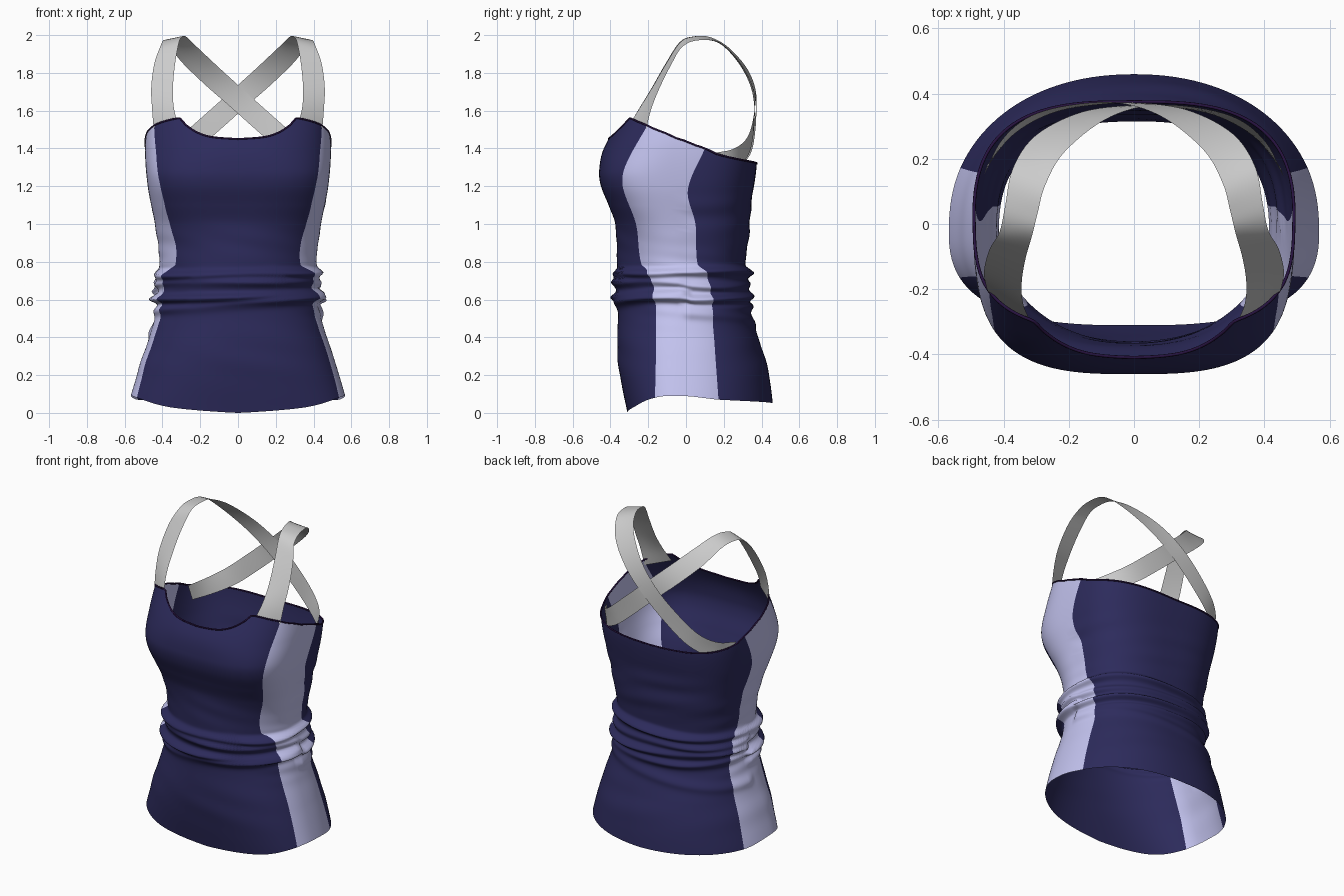
import bpy, math
from math import sin, cos, exp, pi
from mathutils import Vector

if "Cube" in bpy.data.objects:
    bpy.data.objects.remove(bpy.data.objects["Cube"])


def curve(keys, t):
    """Smooth interpolation through (t, value) keys."""
    if t <= keys[0][0]:
        return keys[0][1]
    if t >= keys[-1][0]:
        return keys[-1][1]
    i = next(k for k in range(len(keys) - 1) if keys[k + 1][0] >= t)

    def slope(k):
        a, b = keys[max(k - 1, 0)], keys[min(k + 1, len(keys) - 1)]
        return (b[1] - a[1]) / (b[0] - a[0])
    (t0, v0), (t1, v1) = keys[i], keys[i + 1]
    h = t1 - t0
    u = (t - t0) / h
    return ((2*u**3 - 3*u*u + 1) * v0 + (u**3 - 2*u*u + u) * h * slope(i)
            + (3*u*u - 2*u**3) * v1 + (u**3 - u*u) * h * slope(i + 1))


def material(name, rgb):
    m = bpy.data.materials.new(name)
    m.diffuse_color = (*rgb, 1)
    m.use_nodes = True
    m.node_tree.nodes["Principled BSDF"].inputs["Base Color"].default_value = m.diffuse_color
    return m


def make_object(name, verts, faces, mats=(), slots=None):
    me = bpy.data.meshes.new(name)
    me.from_pydata(verts, [], faces)
    for m in mats:
        me.materials.append(m)
    if slots:
        me.polygons.foreach_set("material_index", slots)
    me.polygons.foreach_set("use_smooth", [True] * len(faces))
    me.update()
    ob = bpy.data.objects.new(name, me)
    bpy.context.collection.objects.link(ob)
    return ob


navy = material("navy", (0.026, 0.024, 0.107))
lavender = material("lavender", (0.55, 0.55, 0.87))
purple = material("dark_purple", (0.02, 0.006, 0.05))

# Body profiles, keyed by height
WIDTH = [(0, .59), (.1, .565), (.3, .505), (.45, .455), (.6, .42), (.8, .415),
         (1, .44), (1.2, .478), (1.4, .492), (1.57, .475)]
FRONT = [(0, -.31), (.2, -.35), (.35, -.365), (.5, -.36), (.65, -.36), (.8, -.365),
         (1, -.375), (1.1, -.41), (1.2, -.45), (1.28, -.46), (1.4, -.435), (1.57, -.335)]
BACK = [(0, .465), (.2, .44), (.35, .40), (.45, .365), (.55, .335), (.7, .315),
        (.8, .315), (.95, .335), (1.1, .345), (1.33, .375), (1.57, .36)]
# Squareness of the front and back halves of the section
POWER_F = [(0, 2.5), (.3, 2.25), (.6, 2.05), (.9, 2.15), (1.1, 2.85), (1.25, 3.1), (1.4, 2.6), (1.57, 2.6)]
POWER_B = [(0, 2.15), (.3, 2.25), (.6, 2.4), (1.1, 2.8), (1.35, 3)]
# Side panel seams, keyed by height (they jump at the gathered band)
SEAM_F = [(0, -.165), (.6, -.16), (.755, -.19), (.785, -.235), (1, -.265), (1.2, -.335),
          (1.31, -.32), (1.53, -.2)]
SEAM_B = [(0, .175), (.1, .17), (.6, .13), (.755, .1), (.785, .062), (1, .05), (1.18, .01), (1.4, .1)]
# Neckline and hem, keyed around: 0 front, 1 front seam, 2 back seam, 3 back
TOP = [(0, 1.45), (.21, 1.463), (.35, 1.49), (.46, 1.528), (.54, 1.558), (.62, 1.557), (.8, 1.542),
       (1, 1.522), (1.5, 1.482), (1.69, 1.455), (1.85, 1.42), (2, 1.40), (2.15, 1.367), (2.5, 1.338), (3, 1.32)]
HEM = [(0, 0), (.5, .03), (1, .08), (1.5, .09), (2, .07), (3, .05)]
YC = -.03


def folds(x, y, z):
    """Outward push of the gathered waist and light cloth wrinkles."""
    d = 0
    for k, (zc, amp) in enumerate([(.75, .034), (.69, .022), (.63, .03), (.578, .02)]):
        zc += .006 * sin(5 * x + 2 * k) + .006 * sin(6 * y + 3 * k) + .022 * k * x * (1 if y < 0 else -1)
        w = .014 if z > zc else .03
        d += amp * (1 + .35 * sin(7 * x + 5 * y + 2.3 * k)) * exp(-((z - zc) / w) ** 2)
    d += .008 * exp(-((z - .665) / .08) ** 4)
    side = min(1, (abs(x) / .42) ** 6)
    d += .008 * side * sin(75 * z + 9 * y) * exp(-((z - .66) / .12) ** 2)
    d += .002 * sin(48 * z + 9 * x) * sin(6 * x + 1) * exp(-((z - .9) / .09) ** 2)
    if y > 0:
        d += .004 * sin(42 * z + 5 * x) * sin(5 * x + 2) * exp(-((z - 1.05) / .1) ** 2)
        d += .012 * exp(-((z - .48 - .1 * x) / .03) ** 2)
    d += .003 * sin(30 * z + 6 * x) * sin(4 * x + 1) * exp(-((z - .3) / .12) ** 2)
    return d


def body_point(s, side, t):
    hem, top = curve(HEM, s), curve(TOP, s)
    z = hem + t * (top - hem)
    a = curve(WIDTH, z)
    bf, bb = YC - curve(FRONT, z), curve(BACK, z) - YC
    nf, nb = curve(POWER_F, z), curve(POWER_B, z)

    def angle(y):
        b, n = (bf, nf) if y < YC else (bb, nb)
        q = (y - YC) / b
        return math.copysign(math.asin(min(1, abs(q) ** (n / 2))), q)
    stops = [-pi / 2, angle(curve(SEAM_F, z)), angle(curve(SEAM_B, z)), pi / 2]
    i = min(int(s), 2)
    th = stops[i] + (s - i) * (stops[i + 1] - stops[i])
    b, n = (bf, nf) if th < 0 else (bb, nb)
    x = side * a * max(0, cos(th)) ** (2 / n)
    y = YC + math.copysign(abs(sin(th)) ** (2 / n), th) * b
    d = folds(x, y, z)
    out = Vector((x, y - YC, 0)).normalized()
    return Vector((x + out.x * d, y + out.y * d, z - .35 * d * min(1, z)))


# Tank body: one lofted sheet with seams running along its columns
half = [i / 24 for i in range(24)] + [1 + i / 16 for i in range(16)] + [2 + i / 24 for i in range(25)]
ring = [(s, 1) for s in half] + [(s, -1) for s in half[-2:0:-1]]
N, ROWS = len(ring), 180
verts = [body_point(s, sd, r / ROWS) for r in range(ROWS + 1) for s, sd in ring]
faces, slots = [], []
for r in range(ROWS):
    for c in range(N):
        c2 = (c + 1) % N
        faces.append((r*N + c, r*N + c2, (r+1)*N + c2, (r+1)*N + c))
        slots.append(1 if 1 < (ring[c][0] + ring[c2][0]) / 2 < 2 else 0)
make_object("tank_body", verts, faces, (navy, lavender), slots)

# Neckline binding: slim tube along the top edge
edge, R, K = verts[-N:], .005, 8
tv, tf = [], []
for i, p in enumerate(edge):
    tan = (edge[(i + 1) % N] - edge[i - 1]).normalized()
    u = tan.cross(Vector((0, 0, 1))).normalized()
    v = u.cross(tan)
    tv += [p + R * (u * cos(2*pi*k/K) + v * sin(2*pi*k/K)) for k in range(K)]
    j = (i + 1) % N
    tf += [(i*K + k, i*K + (k+1) % K, j*K + (k+1) % K, j*K + k) for k in range(K)]
make_object("neckline_binding", tv, tf, (purple,))

# Crossed straps: (centre, full width vector) stations from front to back
STRAP = [((.38, -.26, 1.50), (.13, .09, -.03)),
         ((.397, -.215, 1.61), (.115, .06, -.01)),
         ((.402, -.16, 1.72), (.115, .04, 0)),
         ((.388, -.09, 1.85), (.11, .03, 0)),
         ((.362, -.025, 1.95), (.10, .01, -.025)),
         ((.345, .05, 1.982), (.10, .02, -.02)),
         ((.322, .15, 1.975), (.10, .05, -.03)),
         ((.26, .25, 1.90), (.09, .05, -.07)),
         ((.135, .335, 1.78), (.085, .02, -.08)),
         ((0, .37, 1.66), (.08, 0, -.08)),
         ((-.14, .367, 1.535), (.08, 0, -.08)),
         ((-.28, .337, 1.415), (.07, .01, -.085)),
         ((-.385, .268, 1.35), (.04, .02, -.095)),
         ((-.455, .165, 1.325), (.01, .03, -.10))]


def strap(name, side, lift):
    pts, quads, steps, across = [], [], 78, 4
    tracks = [[[(i, st[g][ax]) for i, st in enumerate(STRAP)] for ax in range(3)] for g in range(2)]
    for r in range(steps + 1):
        t = r / steps * (len(STRAP) - 1)
        c, w = (Vector([curve(k, t) for k in tr]) for tr in tracks)
        for j in range(across + 1):
            p = c + w * (j / across - .5)
            pts.append((side * p.x, p.y + lift * min(1, t / 9), p.z))
    m = across + 1
    for r in range(steps):
        quads += [(r*m + j, r*m + j + 1, (r+1)*m + j + 1, (r+1)*m + j) for j in range(across)]
    if side < 0:
        quads = [q[::-1] for q in quads]
    make_object(name, pts, quads)


strap("strap_right", 1, 0)
strap("strap_left", -1, -.008)
